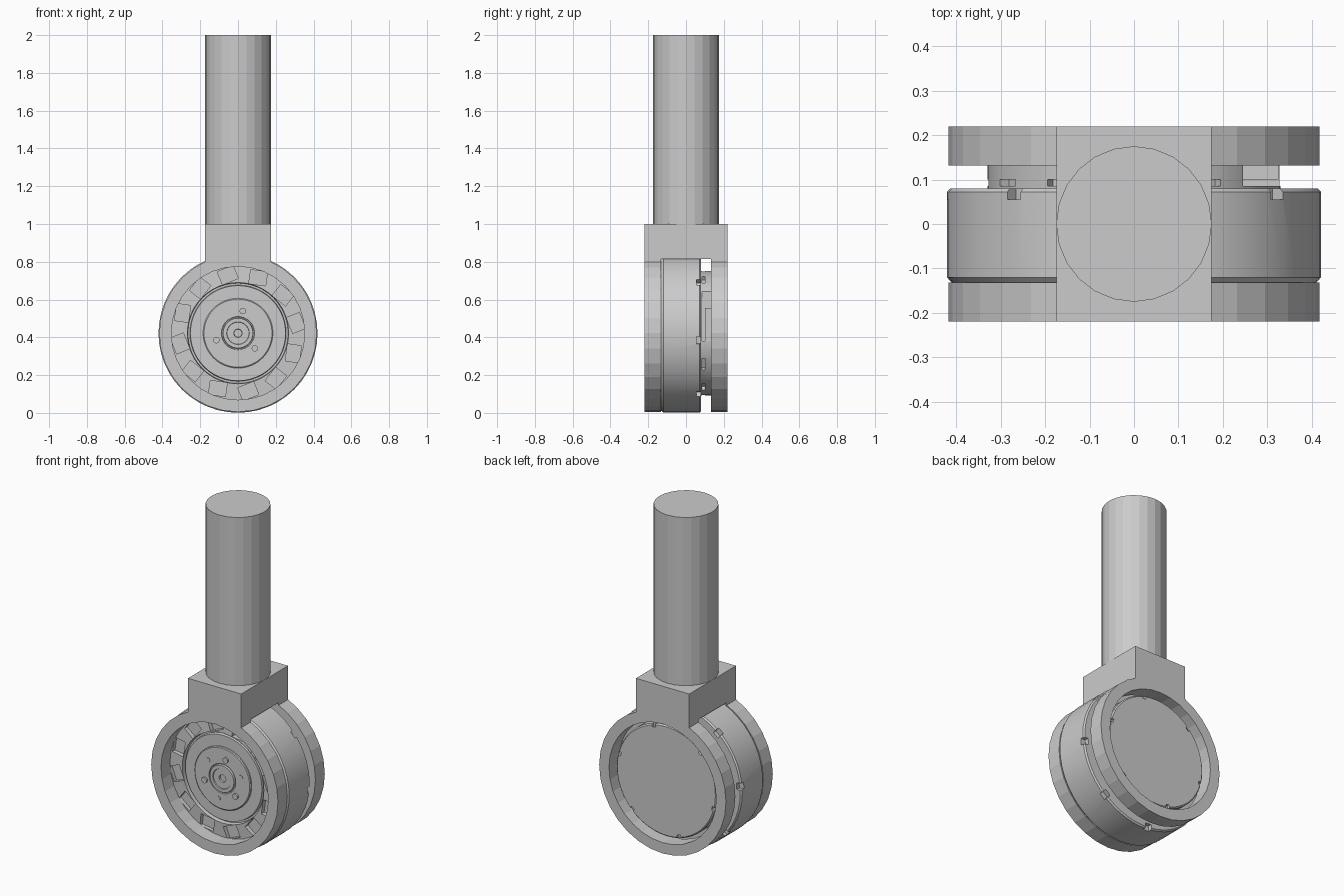
import bpy, bmesh
from math import sin, cos, pi, radians
from mathutils import Matrix, Vector

if "Cube" in bpy.data.objects:
    bpy.data.objects.remove(bpy.data.objects["Cube"])

CZ = 0.422  # height of the wheel axis


def finish(bm, name, smooth=None):
    bmesh.ops.recalc_face_normals(bm, faces=bm.faces)
    me = bpy.data.meshes.new(name)
    bm.to_mesh(me)
    bm.free()
    ob = bpy.data.objects.new(name, me)
    bpy.context.collection.objects.link(ob)
    bpy.ops.object.select_all(action='DESELECT')
    ob.select_set(True)
    bpy.context.view_layer.objects.active = ob
    if smooth:
        bpy.ops.object.shade_smooth_by_angle(angle=radians(smooth))
    return ob


def lathe(name, prof, n=48, closed=False, smooth=None):
    """Turn (radius, y) points about the wheel axis."""
    bm = bmesh.new()
    rings = []
    for r, y in prof:
        if r == 0:
            rings.append([bm.verts.new((0, y, CZ))] * n)
        else:
            rings.append([bm.verts.new((r * cos(2 * pi * i / n), y, CZ + r * sin(2 * pi * i / n)))
                          for i in range(n)])
    pairs = list(zip(rings, rings[1:])) + ([(rings[-1], rings[0])] if closed else [])
    for a, b in pairs:
        for i in range(n):
            j = (i + 1) % n
            quad = list(dict.fromkeys([a[i], a[j], b[j], b[i]]))
            bm.faces.new(quad)
    return finish(bm, name, smooth)


def add_box(bm, lo, hi, mat=Matrix()):
    lo, hi = Vector(lo), Vector(hi)
    m = mat @ Matrix.Translation((lo + hi) / 2) @ Matrix.Diagonal((*(hi - lo), 1))
    bmesh.ops.create_cube(bm, size=1, matrix=m)


def polar(deg, r=0.0, tilt=0.0):
    """Local x is radial at the given angle around the wheel axis."""
    return (Matrix.Translation((0, 0, CZ)) @ Matrix.Rotation(-radians(deg), 4, 'Y')
            @ Matrix.Translation((r, 0, 0)) @ Matrix.Rotation(-radians(tilt), 4, 'Y'))


def cut(target, boxes):
    """Subtract a list of (lo, hi, matrix) boxes."""
    bm = bmesh.new()
    for b in boxes:
        add_box(bm, *b)
    cutter = finish(bm, "cutter")
    cutter.hide_render = True
    mod = target.modifiers.new("cut", 'BOOLEAN')
    mod.operation, mod.solver, mod.object = 'DIFFERENCE', 'EXACT', cutter
    bpy.context.view_layer.objects.active = target
    bpy.ops.object.modifier_apply(modifier=mod.name)
    bpy.data.objects.remove(cutter)


def pegs(name, angles, pr, rad, y0, y1):
    bm = bmesh.new()
    for a in angles:
        p = polar(a, pr) @ Vector((0, (y0 + y1) / 2, 0))
        bmesh.ops.create_cone(bm, cap_ends=True, segments=16, radius1=rad, radius2=rad, depth=y1 - y0,
                              matrix=Matrix.Translation(p) @ Matrix.Rotation(pi / 2, 4, 'X'))
    return finish(bm, name, 40)


# Round post
bm = bmesh.new()
bmesh.ops.create_cone(bm, cap_ends=True, segments=24, radius1=0.175, radius2=0.175, depth=1.0,
                      matrix=Matrix.Translation((0, 0, 1.5)))
finish(bm, "post")

# Yoke block with cheeks reaching down into the two rings
bm = bmesh.new()
add_box(bm, (-0.175, -0.22, 0.815), (0.175, 0.22, 1.0))
finish(bm, "yoke_block")
for name, s in (("front", -1), ("back", 1)):
    bm = bmesh.new()
    add_box(bm, (-0.175, min(s * 0.22, s * 0.132), 0.79), (0.175, max(s * 0.22, s * 0.132), 0.815))
    finish(bm, name + "_cheek")
    lathe(name + "_clamp_ring", [(0.417, s * 0.22), (0.417, s * 0.132), (0.353, s * 0.132), (0.353, s * 0.22)],
          n=32, closed=True)

# Rotor housing: vent pockets in front, notches on the rear rim
rotor = lathe("rotor_housing", [(0, -0.135), (0.252, -0.135), (0.255, -0.115), (0.265, -0.115), (0.268, -0.14),
                                (0.35, -0.135), (0.41, -0.132), (0.421, -0.12), (0.421, 0.072),
                                (0.413, 0.08), (0, 0.08)], n=48)
cut(rotor, [((-0.037, -0.2, -0.045), (0.037, -0.112, 0.045), polar(i * 30 + 10, 0.312, 12)) for i in range(12)]
    + [((0.39, 0.055, -0.02), (0.45, 0.1, 0.02), polar(40 + 45 * i)) for i in range(8)])
bpy.ops.object.select_all(action='DESELECT')
rotor.select_set(True)
bpy.ops.object.shade_smooth_by_angle(angle=radians(30))

# Stepped hub with centre bore
lathe("hub", [(0.185, -0.13), (0.185, -0.143), (0.18, -0.147), (0.088, -0.147), (0.086, -0.14), (0.081, -0.14),
              (0.079, -0.152), (0.06, -0.152), (0.058, -0.146), (0.022, -0.146), (0.02, -0.132), (0, -0.132)],
      smooth=30)
pegs("hub_bolts", [78, 198, 318], 0.12, 0.017, -0.14, -0.157)
pegs("hub_pins", [18, 138, 258], 0.127, 0.014, -0.14, -0.15)

# Stator: cable recess on the right, notches round the rear cover
stator = lathe("stator", [(0, 0.07), (0.33, 0.07), (0.33, 0.178), (0.323, 0.185), (0, 0.185)], n=48)
cut(stator, [((0.31, 0.17, -0.012), (0.36, 0.2, 0.012), polar(60 * i + 15)) for i in range(6)]
    + [((0.305, 0.085, -0.035), (0.36, 0.1, 0.035), polar(a)) for a in range(0, 360, 30)]
    + [((0.245, 0.085, 0.38), (0.4, 0.135, 0.645), Matrix())])
bpy.ops.object.select_all(action='DESELECT')
stator.select_set(True)
bpy.ops.object.shade_smooth_by_angle(angle=radians(30))

# Cable outlet inside the recess
bm = bmesh.new()
add_box(bm, (0.2, 0.1, 0.38), (0.325, 0.135, 0.555))
finish(bm, "cable_outlet")
